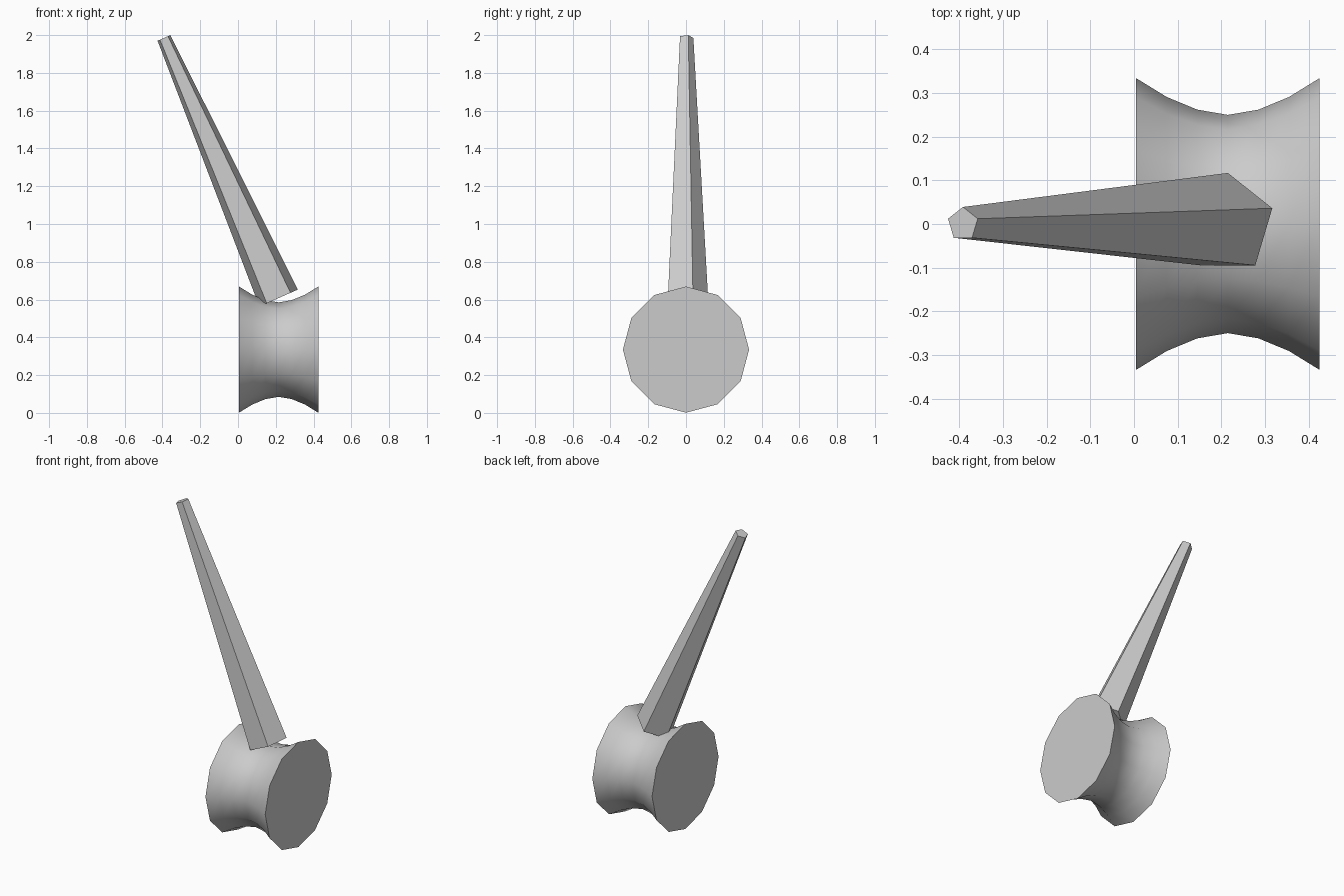
import bpy
import bmesh
from math import atan2, cos, pi, sin
from mathutils import Matrix, Vector

if "Cube" in bpy.data.objects:
    bpy.data.objects.remove(bpy.data.objects["Cube"], do_unlink=True)

GREY = (0.6, 0.6, 0.6, 1)
grey = bpy.data.materials.new("plain grey")
grey.use_nodes = True
grey.diffuse_color = GREY
grey.node_tree.nodes["Principled BSDF"].inputs["Base Color"].default_value = GREY


def add_part(name, bm):
    bmesh.ops.recalc_face_normals(bm, faces=bm.faces)
    mesh = bpy.data.meshes.new(name)
    bm.to_mesh(mesh)
    bm.free()
    mesh.materials.append(grey)
    obj = bpy.data.objects.new(name, mesh)
    bpy.context.collection.objects.link(obj)
    return obj


# Waisted twelve-sided head, lathed around the x axis
SIDES = 12
CENTRE = Vector((0.215, 0, 0.335))
half = [(0, 0.25), (0.07, 0.262), (0.14, 0.291), (0.21, 0.334)]
profile = [(-x, r) for x, r in reversed(half[1:])] + half

bm = bmesh.new()
rings = []
for x, r in profile:
    angles = [2 * pi * i / SIDES for i in range(SIDES)]
    rings.append([bm.verts.new(CENTRE + Vector((x, r * sin(a), r * cos(a)))) for a in angles])
for a, b in zip(rings, rings[1:]):
    for i in range(SIDES):
        j = (i + 1) % SIDES
        bm.faces.new((a[i], a[j], b[j], b[i])).smooth = True
for ring in (rings[0], rings[-1]):
    cap = bm.faces.new(ring)
    for edge in cap.edges:
        edge.smooth = False
add_part("hammer_head", bm)

# Tapered five-sided handle, leaning towards -x
base, tip = Vector((0.215, 0, 0.608)), Vector((-0.392, 0, 1.985))
axis = tip - base
lean = Matrix.Rotation(atan2(axis.x, axis.z), 4, "Y")
bm = bmesh.new()
bmesh.ops.create_cone(bm, cap_ends=True, segments=5, radius1=0.117, radius2=0.039,
                      depth=axis.length,
                      matrix=Matrix.Translation((base + tip) / 2) @ lean)
add_part("handle", bm)
